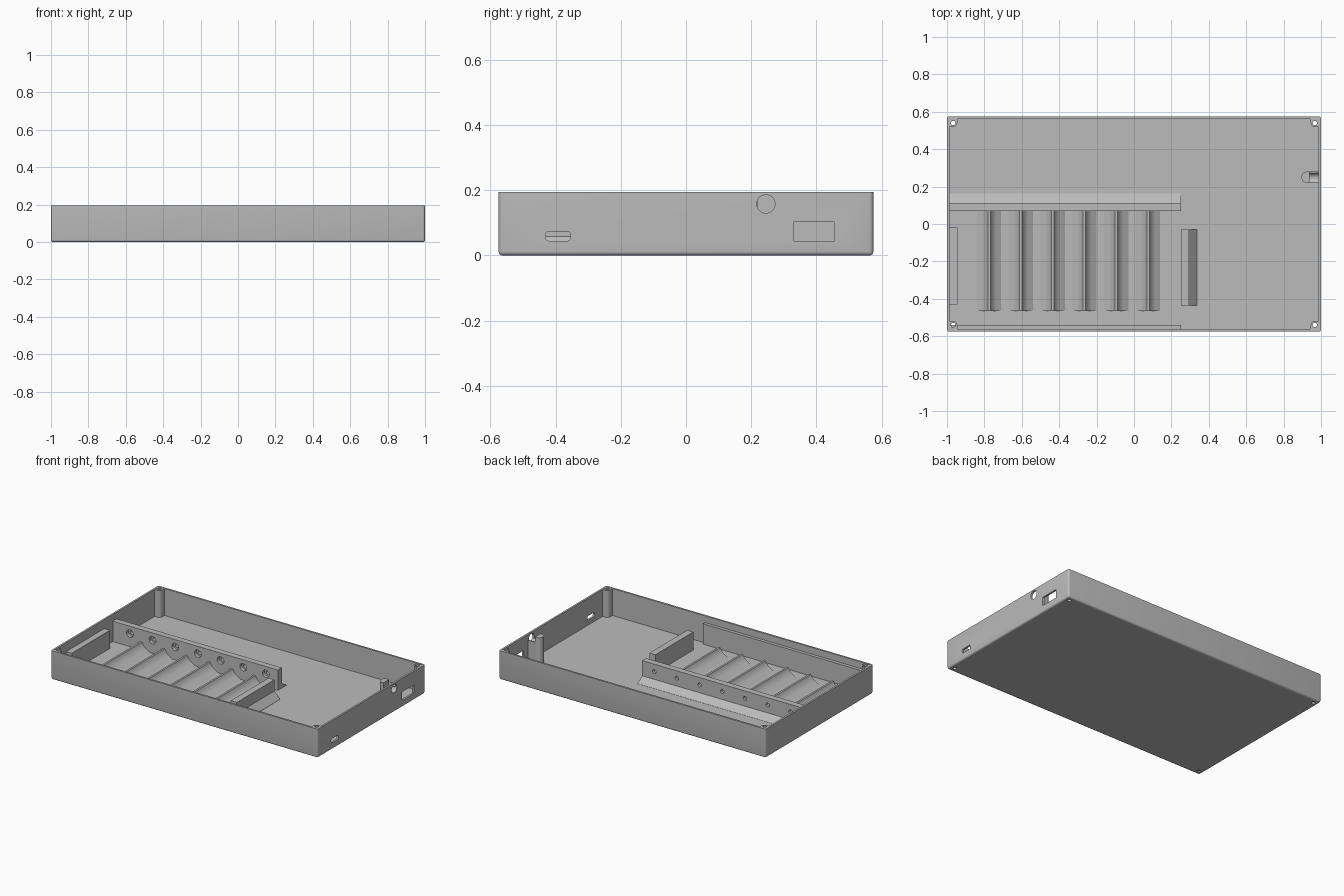
import bpy, bmesh, math
from mathutils import Matrix

cube = bpy.data.objects.get("Cube")
if cube:
    bpy.data.objects.remove(cube)

HX, HY, H = 1.0, 0.575, 0.195
WALL, FLOOR = 0.013, 0.012
PITCH, CELL_R, CELL_Z = 0.17, 0.085, 0.1
CELLS = [-0.86 + PITCH * i for i in range(7)]
CRADLE_TOP, FRONT, BACK = 0.067, -0.465, 0.07

grey = bpy.data.materials.new("plain grey")
grey.use_nodes = True
grey.diffuse_color = (0.5, 0.5, 0.5, 1)
grey.node_tree.nodes["Principled BSDF"].inputs["Base Color"].default_value = (0.5, 0.5, 0.5, 1)


def finish(name, bm):
    bmesh.ops.recalc_face_normals(bm, faces=bm.faces)
    mesh = bpy.data.meshes.new(name)
    bm.to_mesh(mesh)
    bm.free()
    mesh.materials.append(grey)
    ob = bpy.data.objects.new(name, mesh)
    bpy.context.collection.objects.link(ob)
    return ob


def box(name, x0, x1, y0, y1, z0, z1, bevel=0, edge_rule=None):
    bm = bmesh.new()
    bmesh.ops.create_cube(bm, size=1)
    for v in bm.verts:
        v.co.x = x1 if v.co.x > 0 else x0
        v.co.y = y1 if v.co.y > 0 else y0
        v.co.z = z1 if v.co.z > 0 else z0
    if bevel:
        edges = [e for e in bm.edges if edge_rule(e.verts[0].co, e.verts[1].co)]
        bmesh.ops.bevel(bm, geom=edges, offset=bevel, segments=4, profile=0.5, affect='EDGES')
    return finish(name, bm)


def extrude(name, outline, axis, a, b):
    """Sweep a 2D outline along an axis: x takes (y, z), y takes (x, z), z takes (x, y)."""
    i = "xyz".index(axis)
    bm = bmesh.new()
    verts = []
    for p in outline:
        co = list(p)
        co.insert(i, a)
        verts.append(bm.verts.new(co))
    face = bm.faces.new(verts)
    new = bmesh.ops.extrude_face_region(bm, geom=[face])["geom"]
    for v in new:
        if isinstance(v, bmesh.types.BMVert):
            v.co[i] = b
    return finish(name, bm)


def arc(cx, cy, r, a0, a1, n=12):
    return [(cx + r * math.cos(math.radians(a0 + (a1 - a0) * k / n)),
             cy + r * math.sin(math.radians(a0 + (a1 - a0) * k / n))) for k in range(n + 1)]


def disc(name, cx, cy, r, axis, a, b):
    return extrude(name, arc(cx, cy, r, 0, 360, 28)[:-1], axis, a, b)


def select(ob):
    bpy.ops.object.select_all(action='DESELECT')
    ob.select_set(True)
    bpy.context.view_layer.objects.active = ob


def cut(ob, cutters):
    select(ob)
    for c in cutters:
        mod = ob.modifiers.new("cut", 'BOOLEAN')
        mod.operation, mod.solver, mod.object = 'DIFFERENCE', 'EXACT', c
        bpy.ops.object.modifier_apply(modifier=mod.name)
        bpy.data.objects.remove(c)


# Tray shell with rounded outer edges
tray = box("tray", -HX, HX, -HY, HY, 0, H, 0.012,
           lambda a, b: a.z != b.z or a.z + b.z == 0)
cutters = [box("cavity", -HX + WALL, HX - WALL, -HY + WALL, HY - WALL, FLOOR, H + 0.1)]

# Corner posts with screw holes that run through the floor
for sx, x_name in ((-1, "right"), (1, "left")):
    for sy, y_name in ((-1, "front"), (1, "back")):
        cx, cy = sx * 0.967, sy * 0.54
        inner = [(0.99, 0.565), (0.99, 0.518), (0.962, 0.518)]
        inner += arc(0.967, 0.54, 0.022, 270, 180, 6)[1:]
        inner += [(0.945, 0.565)]
        post = extrude(f"{y_name}_{x_name}_post", [(sx * x, sy * y) for x, y in inner],
                       'z', 0.006, H - 0.002)
        cut(post, [disc("bore", cx, cy, 0.012, 'z', -0.1, 0.3)])
        cutters.append(disc("bore", cx, cy, 0.012, 'z', -0.1, 0.3))

# Openings in the left side wall
cutters += [
    box("small_port", 0.95, 1.1, -0.43, -0.355, 0.045, 0.074, 0.008,
        lambda a, b: a.x != b.x),
    box("large_port", 0.95, 1.1, 0.33, 0.455, 0.045, 0.103),
    disc("round_port", 0.245, 0.158, 0.028, 'x', 0.95, 1.1),
]
cut(tray, cutters)

# Long contact wall with stepped contact holes
contact_wall = box("contact_wall", -0.99, 0.25, BACK, 0.112, 0.006, 0.15)
holes = []
for x in CELLS:
    holes.append(disc("hole", x, CELL_Z, 0.025, 'y', 0, 0.092))
    holes.append(disc("hole", x, CELL_Z, 0.013, 'y', 0, 0.2))
cut(contact_wall, holes)
extrude("contact_wall_brace", [(0.11, 0.006), (0.162, 0.006), (0.162, FLOOR + 0.001), (0.11, 0.048)],
        'x', -0.99, 0.25)

# Front contact strip and the two end stops
box("front_strip", -0.99, 0.25, -0.565, -0.54, 0.006, 0.15)
box("right_end_stop", -0.99, -0.945, -0.43, -0.02, 0.006, 0.135)
box("left_end_stop", 0.25, 0.295, -0.435, -0.03, 0.006, 0.135)
extrude("left_end_brace", [(0.294, 0.006), (0.336, 0.006), (0.336, FLOOR + 0.001), (0.294, 0.06)],
        'y', -0.435, -0.03)

# Concave cradle ridges between neighbouring cells
top_angle = math.degrees(math.asin((CRADLE_TOP - CELL_Z) / CELL_R))
foot_angle = -math.degrees(math.acos((CELL_Z - FLOOR - 0.004) / CELL_R)) if CELL_Z - FLOOR - 0.004 < CELL_R else 0
for i, (a, b) in enumerate(zip(CELLS, CELLS[1:])):
    left = arc(a, CELL_Z, CELL_R, -62, top_angle)
    right = arc(b, CELL_Z, CELL_R, 180 - top_angle, 242)
    left_foot = (left[0][0] - 0.02, FLOOR)
    right_foot = (right[-1][0] + 0.02, FLOOR)
    ridge = extrude(f"cradle_ridge_{i + 1}", [left_foot] + left + right + [right_foot],
                    'y', FRONT, BACK + 0.005)

# Rounded stop post and saddle behind the round opening
stop = arc(0.925, 0.25, 0.03, 90, 270)
extrude("stop_post", stop + [(0.937, 0.22), (0.937, 0.28)], 'z', 0.006, 0.19)
saddle = box("stop_saddle", 0.936, 0.99, 0.22, 0.28, 0.006, 0.155)
cut(saddle, [disc("trough", 0.245, 0.158, 0.028, 'x', 0.9, 1.1)])

# Smooth the curved faces, keep hard edges
for ob in bpy.context.scene.objects:
    if ob.type == 'MESH' and grey.name in ob.data.materials:
        select(ob)
        bpy.ops.object.shade_smooth_by_angle(angle=math.radians(30))
